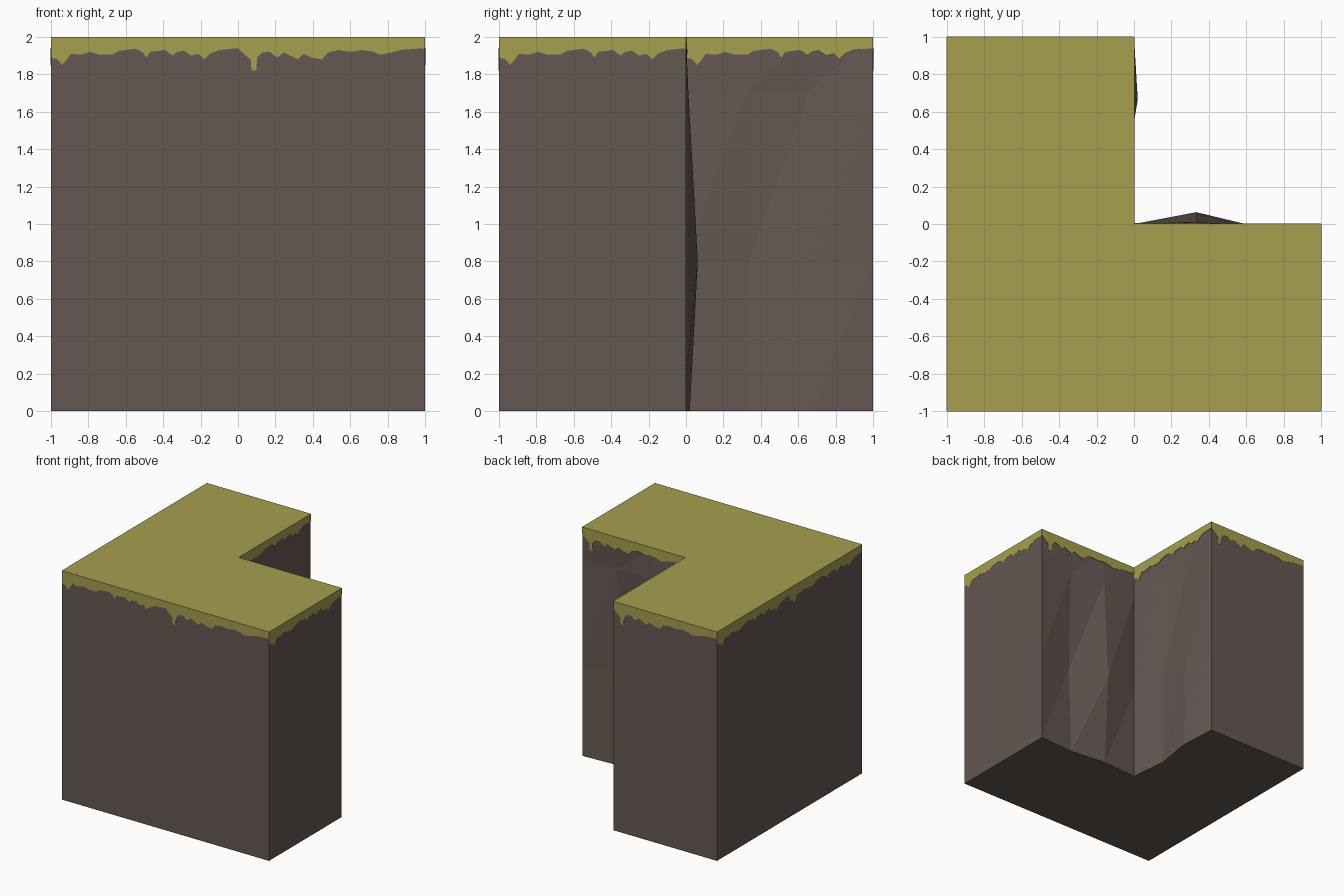
import bpy, bmesh
from mathutils import Vector

if "Cube" in bpy.data.objects:
    bpy.data.objects.remove(bpy.data.objects["Cube"])


def material(name, rgb):
    m = bpy.data.materials.new(name)
    m.diffuse_color = (*rgb, 1)
    m.use_nodes = True
    m.node_tree.nodes["Principled BSDF"].inputs["Base Color"].default_value = m.diffuse_color
    return m


ROCK = material("brown rock", (0.125, 0.098, 0.084))
RED_ROCK = material("reddish rock", (0.136, 0.099, 0.090))
GRASS = material("olive grass", (0.392, 0.342, 0.078))

# Ragged lower edge of the grass over one unit of wall: (distance, height)
EDGE_A = [(0, 1.89), (.035, 1.88), (.06, 1.85), (.085, 1.88), (.105, 1.91), (.16, 1.905),
          (.21, 1.92), (.26, 1.905), (.33, 1.905), (.36, 1.925), (.45, 1.937), (.49, 1.92),
          (.51, 1.89), (.53, 1.92), (.61, 1.93), (.65, 1.90), (.67, 1.917), (.71, 1.927),
          (.75, 1.90), (.79, 1.91), (.82, 1.88), (.85, 1.91), (.90, 1.93), (1, 1.94)]
EDGE_B = [(0, 1.94), (.02, 1.92), (.055, 1.89), (.068, 1.88), (.072, 1.82), (.098, 1.82),
          (.102, 1.89), (.13, 1.917), (.17, 1.92), (.21, 1.89), (.245, 1.917), (.29, 1.895),
          (.32, 1.88), (.35, 1.91), (.39, 1.89), (.45, 1.88), (.48, 1.917), (.54, 1.93),
          (.60, 1.92), (.66, 1.93), (.73, 1.92), (.76, 1.905), (.82, 1.917), (.87, 1.93),
          (1, 1.94)]

# Bulges of the two rough inner walls, rows bottom to top
ROWS = [0, 0.8, 1.72, 2]
FLAT = None
ROUGH_BACK = [(0, -.017, .02, 0), (0, -.048, .063, 0), (0, -.02, .012, 0), (0, 0, 0, 0)]
ROUGH_SIDE = [(0, -.035, .02, 0), (0, -.03, 0, 0), (0, -.01, -.02, 0), (0, 0, 0, 0)]

# Unit wall panels, counter-clockwise: start, direction, grass edge, relief, rock
PANELS = [
    ((-1, -1), (1, 0), EDGE_A, FLAT, 0), ((0, -1), (1, 0), EDGE_B, FLAT, 0),
    ((1, -1), (0, 1), EDGE_A, FLAT, 0), ((1, 0), (-1, 0), EDGE_B, ROUGH_BACK, 0),
    ((0, 0), (0, 1), EDGE_A, ROUGH_SIDE, 1), ((0, 1), (-1, 0), EDGE_B, FLAT, 0),
    ((-1, 1), (0, -1), EDGE_A, FLAT, 0), ((-1, 0), (0, -1), EDGE_A, FLAT, 0)]


def point(start, d, u, z, out=0):
    return Vector((start[0] + d[0] * u + d[1] * out, start[1] + d[1] * u - d[0] * out, z))


def add_face(bm, pts, mat=0):
    f = bm.faces.new([bm.verts.new(p) for p in pts])
    f.material_index = mat


def finish(bm, name, mats):
    bmesh.ops.remove_doubles(bm, verts=bm.verts, dist=0.0003)
    mesh = bpy.data.meshes.new(name)
    bm.to_mesh(mesh)
    bm.free()
    for m in mats:
        mesh.materials.append(m)
    bpy.context.collection.objects.link(bpy.data.objects.new(name, mesh))


# Rock walls: flat panels outside, faceted grids in the inner corner
bm = bmesh.new()
base = []
for start, d, edge, relief, mat in PANELS:
    if relief is FLAT:
        base.append(point(start, d, 0, 0))
        add_face(bm, [point(start, d, u, z) for u, z in ((0, 0), (1, 0), (1, 2), (0, 2))], mat)
        continue
    grid = [[point(start, d, i / 3, z, relief[r][i]) for i in range(4)]
            for r, z in enumerate(ROWS)]
    base += grid[0][:3]
    for r in range(3):
        for i in range(3):
            a, b = grid[r][i], grid[r][i + 1]
            c, e = grid[r + 1][i + 1], grid[r + 1][i]
            add_face(bm, [a, b, c], mat)
            add_face(bm, [a, c, e], mat)
add_face(bm, base[::-1])  # underside
finish(bm, "rock_block", [ROCK, RED_ROCK])

# Grass top
bm = bmesh.new()
add_face(bm, [point(p[0], p[1], 0, 2) for p in PANELS])
finish(bm, "grass_top", [GRASS])


# Grass fringe: thin ragged plates following the walls
def bulge(relief, u, z):
    if relief is FLAT:
        return 0.002
    i = min(int(u * 3), 2)
    t = u * 3 - i
    top = relief[2]
    return 0.004 + max(0, top[i] * (1 - t) + top[i + 1] * t) * (2 - z) / 0.28


bm = bmesh.new()
for start, d, edge, relief, mat in PANELS:
    for (u0, z0), (u1, z1) in zip(edge, edge[1:]):
        t0, t1 = (point(start, d, u, 2, bulge(relief, u, 2)) for u in (u0, u1))
        b0 = point(start, d, u0, z0, bulge(relief, u0, z0))
        b1 = point(start, d, u1, z1, bulge(relief, u1, z1))
        add_face(bm, [b0, b1, t1, t0])
        add_face(bm, [t0, t1, point(start, d, u1, 2), point(start, d, u0, 2)])
        add_face(bm, [point(start, d, u0, z0), point(start, d, u1, z1), b1, b0])
finish(bm, "grass_fringe", [GRASS])
